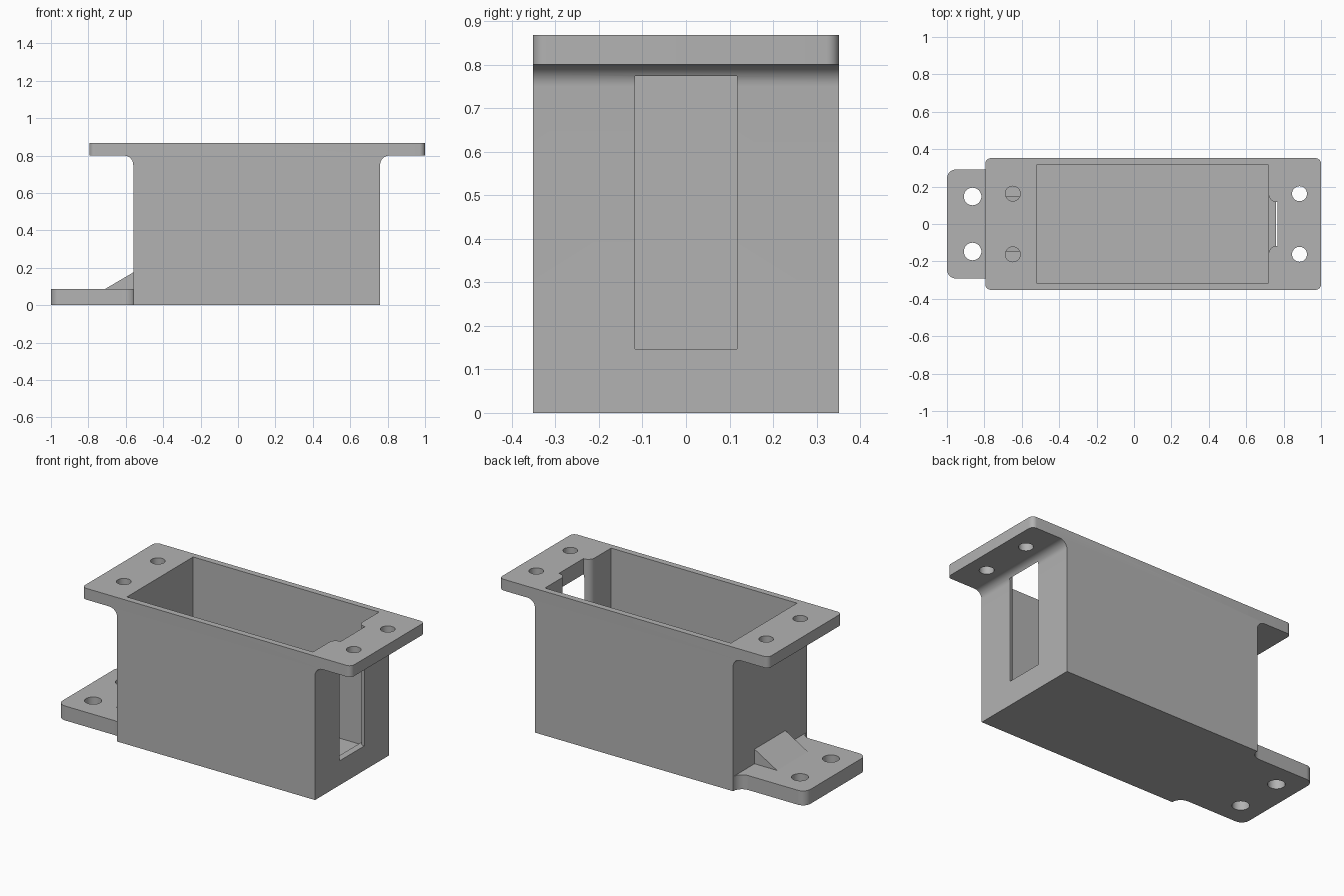
import bpy
import bmesh
from math import cos, sin, radians
from mathutils import Vector

if "Cube" in bpy.data.objects:
    bpy.data.objects.remove(bpy.data.objects["Cube"], do_unlink=True)

# One plain grey for everything
grey = bpy.data.materials.new("plain grey")
grey.use_nodes = True
grey.diffuse_color = (0.45, 0.45, 0.45, 1)
grey.node_tree.nodes["Principled BSDF"].inputs["Base Color"].default_value = (0.45, 0.45, 0.45, 1)


def arc(cx, cy, r, start, end, steps=10):
    angles = [radians(start + (end - start) * i / steps) for i in range(steps + 1)]
    return [(cx + r * cos(a), cy + r * sin(a)) for a in angles]


def prism(name, outline, low, high, axis="Z", round_x=(), radius=0.03):
    """Extrude an outline along z (points are x, y) or along y (points are x, z).
    Upright edges lying at an x in round_x are rounded."""
    bm = bmesh.new()
    if axis == "Z":
        points, move = [(a, b, low) for a, b in outline], Vector((0, 0, high - low))
    else:
        points, move = [(a, low, b) for a, b in outline], Vector((0, high - low, 0))
    face = bm.faces.new([bm.verts.new(p) for p in points])
    result = bmesh.ops.extrude_face_region(bm, geom=[face])
    bmesh.ops.translate(bm, vec=move, verts=[v for v in result["geom"] if isinstance(v, bmesh.types.BMVert)])
    upright = [e for e in bm.edges
               if abs(e.verts[0].co.z - e.verts[1].co.z) > 0.01
               and all(any(abs(v.co.x - x) < 1e-4 for x in round_x) for v in e.verts)]
    if upright:
        bmesh.ops.bevel(bm, geom=upright, offset=radius, segments=8, profile=0.5, affect="EDGES")
    bmesh.ops.recalc_face_normals(bm, faces=bm.faces)
    mesh = bpy.data.meshes.new(name)
    bm.to_mesh(mesh)
    bm.free()
    mesh.materials.append(grey)
    obj = bpy.data.objects.new(name, mesh)
    bpy.context.collection.objects.link(obj)
    return obj


def combine(target, other, operation):
    mod = target.modifiers.new(other.name, "BOOLEAN")
    mod.operation, mod.solver, mod.object = operation, "EXACT", other
    bpy.context.view_layer.objects.active = target
    bpy.ops.object.modifier_apply(modifier=mod.name)
    bpy.data.objects.remove(other, do_unlink=True)


def box(x0, x1, y):
    return [(x0, -y), (x1, -y), (x1, y), (x0, y)]


left, right, half = -0.56, 0.76, 0.352     # body ends and half depth
rim_left, rim_right = -0.795, 1.0
rim_z, top = 0.80, 0.868
r = 0.05

# Body with overhanging rim, the undersides filleted into the end walls
profile = [(left, 0), (right, 0)]
profile += arc(right + r, rim_z - r, r, 180, 90)
profile += [(rim_right, rim_z), (rim_right, top), (rim_left, top), (rim_left, rim_z)]
profile += arc(left - r, rim_z - r, r, 90, 0)
housing = prism("housing", profile, -half, half, "Y", (rim_left, rim_right))

# Mounting foot, flared where it meets the body
f = 0.06
foot_y = half - f
lower = arc(-0.95, -foot_y + 0.05, 0.05, 180, 270) + arc(left - f, -half, f, 90, 0)
outline = lower + [(x, -y) for x, y in reversed(lower)]
combine(housing, prism("mounting_foot", outline, 0, 0.087), "UNION")

# Sloping brace on the foot
brace = [(-0.71, 0.087), (-0.69, 0.05), (left + 0.01, 0.05), (left + 0.01, 0.175), (left, 0.175)]
combine(housing, prism("brace", brace, -0.147, 0.147, "Y"), "UNION")

# Open cavity
combine(housing, prism("cavity", box(-0.52, 0.72, 0.315), 0.037, 1.0), "DIFFERENCE")

# Cable slot in the end wall, with rounded inner corners
slot_y, c = 0.117, 0.042
side = [(0.70, slot_y + c)] + arc(0.72 + c, slot_y + c, c, 180, 270) + [(0.766, slot_y)]
slot = side + [(x, -y) for x, y in reversed(side)]
combine(housing, prism("cable_slot", slot, 0.147, 1.0), "DIFFERENCE")

# Screw holes through the rim and the foot
for x, y, radius, low, high in ((0.885, 0.162, 0.04, 0.7, 1.0),
                                (-0.648, 0.162, 0.04, 0.7, 1.0),
                                (-0.863, 0.147, 0.047, -0.1, 0.2)):
    for s in (-1, 1):
        circle = arc(x, s * y, radius, 0, 360, 32)[:-1]
        combine(housing, prism("screw_hole", circle, low, high), "DIFFERENCE")

# Smooth the fillets and holes, keep the edges sharp
bpy.ops.object.select_all(action="DESELECT")
housing.select_set(True)
bpy.context.view_layer.objects.active = housing
bpy.ops.object.shade_smooth_by_angle(angle=radians(30))
